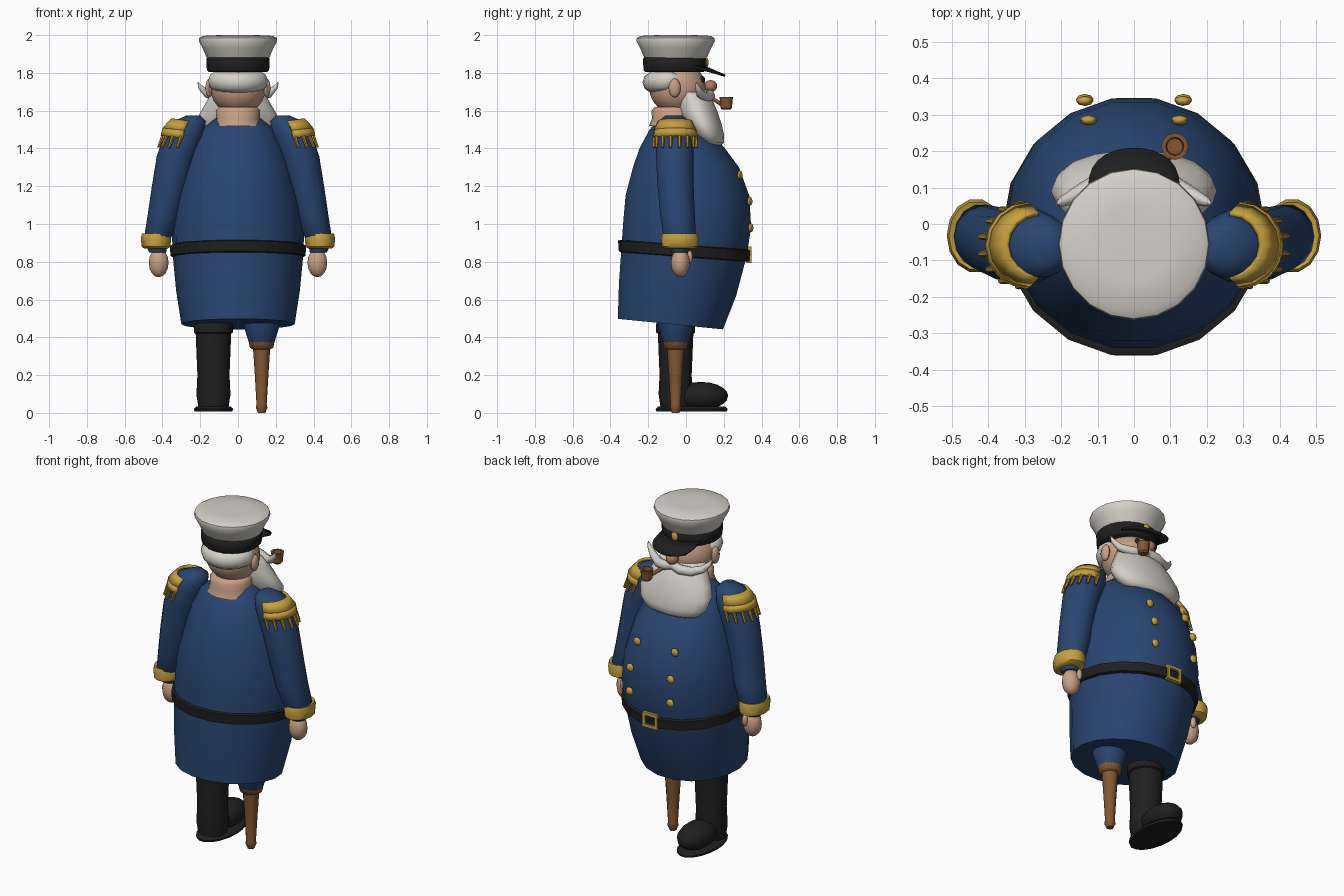
import bpy, bmesh, math
from mathutils import Vector, Matrix

if "Cube" in bpy.data.objects:
    bpy.data.objects.remove(bpy.data.objects["Cube"])


def material(name, rgb):
    m = bpy.data.materials.new(name)
    m.diffuse_color = (*rgb, 1)
    m.use_nodes = True
    m.node_tree.nodes["Principled BSDF"].inputs["Base Color"].default_value = m.diffuse_color
    return m


NAVY = material("navy cloth", (0.021, 0.06, 0.165))
WHITE = material("off white", (0.66, 0.63, 0.58))
BLACK = material("black leather", (0.014, 0.014, 0.014))
GOLD = material("gold", (0.56, 0.35, 0.045))
FRINGE = material("dark gold", (0.42, 0.23, 0.035))
SKIN = material("skin", (0.58, 0.35, 0.23))
WOOD = material("brown wood", (0.23, 0.095, 0.03))
RUDDY = material("ruddy skin", (0.42, 0.19, 0.10))


def finish(name, bm, mat, angle=50):
    bmesh.ops.recalc_face_normals(bm, faces=bm.faces)
    me = bpy.data.meshes.new(name)
    bm.to_mesh(me)
    bm.free()
    me.materials.append(mat)
    ob = bpy.data.objects.new(name, me)
    bpy.context.collection.objects.link(ob)
    bpy.context.view_layer.objects.active = ob
    ob.select_set(True)
    bpy.ops.object.shade_smooth_by_angle(angle=math.radians(angle))
    ob.select_set(False)
    return ob


def skin_rings(name, rings, mat, angle=50):
    """Join rings of points into a closed skin."""
    bm = bmesh.new()
    loops = [[bm.verts.new(p) for p in r] for r in rings]
    n = len(loops[0])
    for a, b in zip(loops, loops[1:]):
        for i in range(n):
            bm.faces.new((a[i], a[(i + 1) % n], b[(i + 1) % n], b[i]))
    bm.faces.new(loops[0])
    bm.faces.new(loops[-1])
    return finish(name, bm, mat, angle)


def loft(name, rows, mat, segs=16, angle=50):
    """Rows of (cx, cy, z, rx, ry, slope of z along y)."""
    turn = [2 * math.pi * i / segs for i in range(segs)]
    return skin_rings(name, [[(cx + rx * math.cos(t), cy + ry * math.sin(t), z + sl * ry * math.sin(t))
                              for t in turn] for cx, cy, z, rx, ry, sl in rows], mat, angle)


def lathe(name, x, y, profile, mat, segs=16, angle=50):
    return loft(name, [(x, y, z, r, r, 0) for z, r in profile], mat, segs, angle)


def tube(name, pts, radii, mat, segs=8):
    pts = [Vector(p) for p in pts]
    rings = []
    for i, (p, r) in enumerate(zip(pts, radii)):
        d = pts[min(i + 1, len(pts) - 1)] - pts[max(i - 1, 0)]
        q = d.to_track_quat('Z', 'Y')
        rings.append([p + q @ Vector((r * math.cos(2 * math.pi * k / segs), r * math.sin(2 * math.pi * k / segs), 0))
                      for k in range(segs)])
    return skin_rings(name, rings, mat)


def ball(name, c, r, mat, segs=12, rings=8):
    bm = bmesh.new()
    bmesh.ops.create_uvsphere(bm, u_segments=segs, v_segments=rings, radius=1,
                              matrix=Matrix.LocRotScale(Vector(c), None, Vector(r)))
    return finish(name, bm, mat)


def box(name, c, size, mat):
    bm = bmesh.new()
    bmesh.ops.create_cube(bm, size=1, matrix=Matrix.LocRotScale(Vector(c), None, Vector(size)))
    return finish(name, bm, mat, 30)


def strip(name, edge_a, edge_b, mat, thick):
    """Curved plate between two edges."""
    bm = bmesh.new()
    a, b = [[bm.verts.new(p) for p in e] for e in (edge_a, edge_b)]
    for i in range(len(a) - 1):
        bm.faces.new((a[i], a[i + 1], b[i + 1], b[i]))
    ob = finish(name, bm, mat, 40)
    mod = ob.modifiers.new("thickness", 'SOLIDIFY')
    mod.thickness, mod.offset = thick, 0
    return ob


# Coat: back y, front y, z, half width, slope
coat = [(-.365, .20, .47, .30, -.1), (-.36, .27, .65, .328, -.1), (-.347, .325, .85, .347, -.075),
        (-.337, .35, 1.0, .35, -.05), (-.325, .34, 1.15, .33, 0), (-.285, .285, 1.3, .288, 0),
        (-.25, .21, 1.4, .25, 0), (-.195, .12, 1.5, .195, 0), (-.14, .03, 1.56, .12, 0)]
loft("coat", [(0, (b + f) / 2, z, w, (f - b) / 2, s) for b, f, z, w, s in coat], NAVY, 18)

# Belt and buckle
loft("belt", [(0, -.01, z, r, r - .006, -.075) for z, r in ((.825, .345), (.83, .357), (.885, .361), (.89, .348))],
     BLACK, 18)
for x in (-.04, .04):
    box("buckle_side", (x, .333, .838), (.018, .025, .085), GOLD)
for z in (.803, .873):
    box("buckle_bar", (0, .333, z), (.098, .025, .018), GOLD)

# Coat buttons
for s in (-1, 1):
    for x, y, z in ((.125, .285, 1.26), (.135, .338, 1.12), (.135, .343, .98)):
        ball("button", (s * x, y, z), (.024, .014, .024), GOLD, 8, 6)

for s in (-1, 1):
    # Sleeve, cuff and hand
    sleeve = [(.235, -.065, 1.575, .035, .045), (.255, -.062, 1.545, .085, .085), (.285, -.06, 1.47, .105, .102),
              (.325, -.06, 1.36, .105, .102), (.36, -.055, 1.2, .096, .098), (.39, -.045, 1.05, .088, .094),
              (.425, -.033, .93, .072, .088), (.43, -.033, .88, .055, .055), (.425, -.033, .85, .045, .045)]
    loft("sleeve", [(s * x, y, z, a, b, 0) for x, y, z, a, b in sleeve], NAVY, 14, 60)
    loft("cuff", [(s * .434, -.032, z, a, b, 0) for z, a, b in
                  ((.87, .062, .08), (.88, .076, .097), (.925, .08, .102), (.95, .074, .094), (.945, .06, .08))],
         GOLD, 14)
    ball("hand", (s * .42, -.03, .795), (.055, .05, .077), SKIN, 10, 8)
    ball("thumb", (s * .405, .02, .825), (.017, .016, .035), SKIN, 8, 6)

    # Shoulder board with fringe
    arc = [math.radians(-90 + 180 * i / 8) for i in range(9)]

    def rim(cx, r, z, s=s):
        return [(s * (cx + r * math.cos(t)), -.058 + r * math.sin(t), z + .012 * math.cos(t)) for t in arc]
    low, mid, top = rim(.29, .113, 1.455), rim(.285, .108, 1.495), rim(.262, .085, 1.543)
    strip("shoulder_board_edge", low, mid, GOLD, .014)
    strip("shoulder_board_top", mid, top, GOLD, .014)
    for i in range(8):
        t = math.radians(-84 + 24 * i)
        c, n = math.cos(t), math.sin(t)
        tube("fringe", [(s * (.29 + .11 * c), -.058 + .11 * n, 1.465), (s * (.308 + .116 * c), -.058 + .114 * n, 1.405)],
             (.011, .008), FRINGE, 6)

# Neck, head and face
lathe("neck", 0, -.065, [(1.52, .13), (1.56, .115), (1.60, .118), (1.62, .10)], SKIN)
ball("head", (0, -.045, 1.72), (.147, .15, .14), SKIN, 16, 12)
ball("nose", (0, .13, 1.73), (.035, .035, .032), RUDDY, 10, 8)
for s in (-1, 1):
    ball("ear", (s * .153, -.06, 1.72), (.02, .032, .05), SKIN, 10, 8)
    ball("eye", (s * .05, .087, 1.765), (.014, .014, .018), BLACK, 8, 6)
    # Moustache half, sweeping up to a tip
    tube("moustache", [(0, .125, 1.69), (s * .05, .128, 1.677), (s * .11, .105, 1.672), (s * .165, .075, 1.69),
                       (s * .2, .06, 1.725), (s * .212, .055, 1.75)], (.024, .028, .027, .022, .013, .003), WHITE)

# Hair around the back of the head
turns = [math.radians(165 + 210 * i / 12) for i in range(13)]
tube("hair", [(.112 * math.cos(t), -.062 + .112 * math.sin(t), 1.75 + .012 * (1 + math.sin(t))) for t in turns],
     [.02, .045] + [.056] * 9 + [.045, .02], WHITE, 10)

# Beard: back y, front y, z, half width
beard = [(-.05, .10, 1.70, .138), (-.055, .145, 1.65, .165), (-.04, .17, 1.59, .2), (-.01, .19, 1.53, .228),
         (.03, .203, 1.47, .215), (.07, .203, 1.43, .175), (.1, .185, 1.415, .12)]
loft("beard", [(0, (b + f) / 2, z, w, (f - b) / 2, 0) for b, f, z, w in beard], WHITE, 18, 60)

# Pipe
tube("pipe_stem", [(.05, .13, 1.67), (.08, .17, 1.645), (.11, .205, 1.625)], (.01, .011, .014), WOOD)
lathe("pipe_bowl", .112, .213, [(1.605, .022), (1.615, .031), (1.655, .033), (1.672, .037), (1.672, .025), (1.65, .022)],
      WOOD, 12, 35)

# Peaked cap
lathe("cap_band", 0, -.06, [(1.805, .155), (1.815, .165), (1.875, .168), (1.885, .158)], BLACK, 20)
lathe("cap_crown", 0, -.055, [(1.87, .158), (1.885, .168), (1.93, .187), (1.968, .208), (1.985, .205), (1.996, .185),
                              (2.0, .1)], WHITE, 20)
steps = [-1 + i / 7 for i in range(15)]
inner = [(.16 * math.sin(.91 * t), -.058 + .16 * math.cos(.91 * t), 1.83) for t in steps]
outer = [(.126 * math.sin(t * math.pi / 2), .07 + .137 * max(0, math.cos(t * math.pi / 2)) ** .6,
          1.825 - .04 * max(0, math.cos(t * math.pi / 2)) ** .6) for t in steps]
strip("cap_peak", inner, outer, BLACK, .012)
ball("cap_badge", (0, .108, 1.855), (.022, .012, .026), GOLD, 8, 6)

# Booted leg
lathe("boot_shaft", -.13, -.055, [(.03, .08), (.1, .09), (.2, .085), (.42, .094), (.425, .103), (.47, .103), (.5, .09)], BLACK)
ball("boot_toe", (-.13, .08, .09), (.092, .143, .074), BLACK, 14, 10)
loft("boot_sole", [(-.13, .03, z, w, w + .09, 0) for z, w in ((0.008, .1), (.02, .104), (.035, .09))], BLACK, 18)

# Peg leg
lathe("trouser_stump", .125, -.055, [(.35, .055), (.38, .07), (.45, .092), (.52, .105)], NAVY)
lathe("peg_cup", .125, -.055, [(.335, .045), (.345, .062), (.375, .068), (.385, .058)], WOOD, 12)
lathe("peg", .125, -.055, [(.015, .024), (.025, .031), (.045, .027), (.2, .036), (.35, .046)], WOOD, 12)
lathe("peg_tip", .125, -.055, [(0, .02), (.018, .026)], WOOD, 12)
